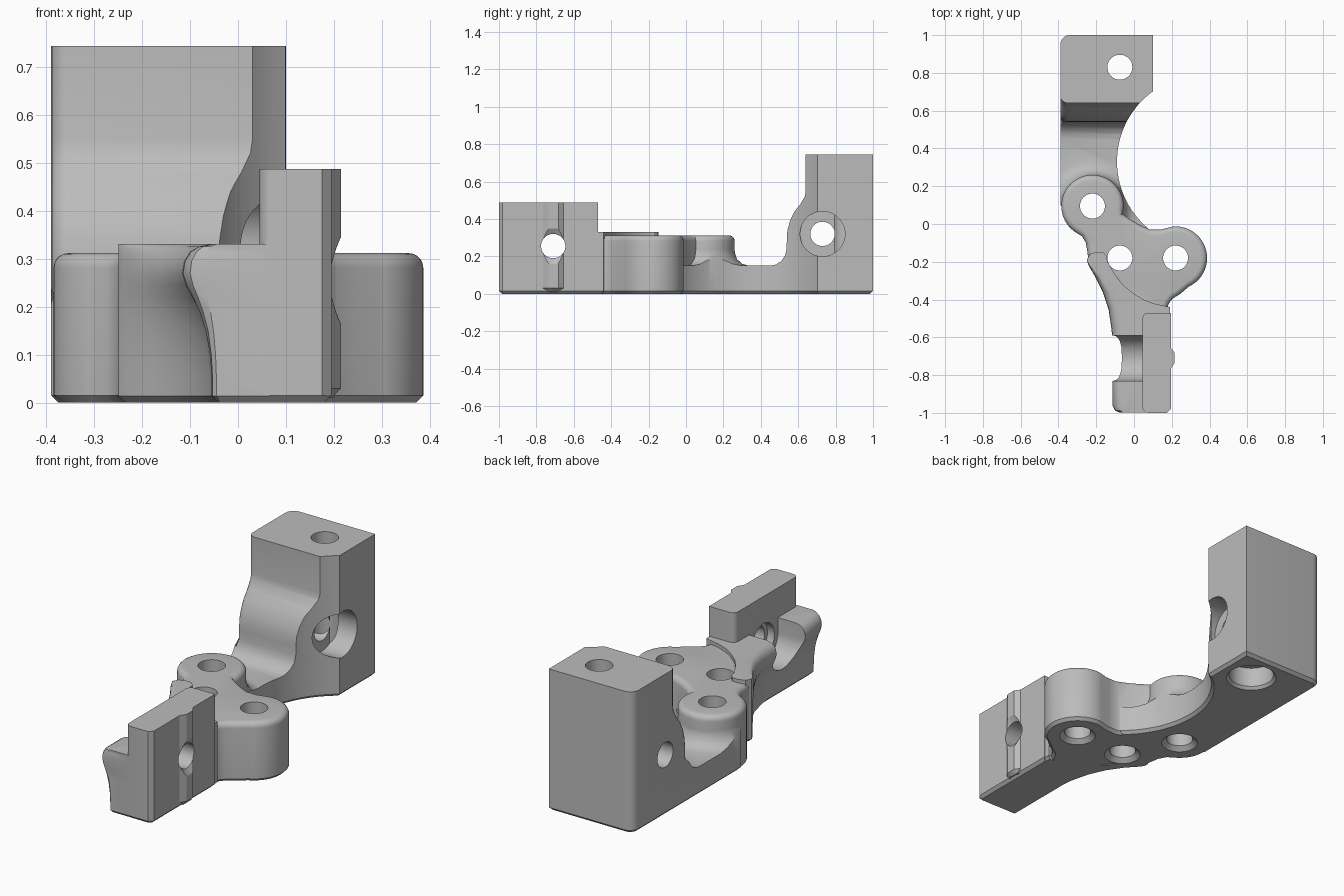
import bpy, bmesh, math
from mathutils import Vector

cube = bpy.data.objects.get("Cube")
if cube:
    bpy.data.objects.remove(cube, do_unlink=True)

grey = bpy.data.materials.new("satin_grey")
grey.use_nodes = True
tone = (0.5, 0.5, 0.5, 1)
grey.diffuse_color = tone
grey.node_tree.nodes["Principled BSDF"].inputs["Base Color"].default_value = tone


def loft(name, rings, bottom=0, top=0, pick=None, radius=0):
    """Skin equal rings; chamfer the bottom rim, round the top rim or chosen edges."""
    bm = bmesh.new()
    loops = [[bm.verts.new(p) for p in ring] for ring in rings]
    n = len(loops[0])
    bm.faces.new(loops[0][::-1])
    bm.faces.new(loops[-1])
    for a, b in zip(loops, loops[1:]):
        for i in range(n):
            j = (i + 1) % n
            bm.faces.new((a[i], a[j], b[j], b[i]))
    bmesh.ops.recalc_face_normals(bm, faces=bm.faces)

    def round_edges(test, size, steps):
        edges = [e for e in bm.edges if test(e)]
        bmesh.ops.bevel(bm, geom=edges, offset=size, segments=steps,
                        profile=0.5, affect='EDGES')

    low, high = rings[0][0][2], rings[-1][0][2]
    if top:
        round_edges(lambda e: all(abs(v.co.z - high) < 1e-5 for v in e.verts), top, 5)
    if bottom:
        round_edges(lambda e: all(abs(v.co.z - low) < 1e-5 for v in e.verts), bottom, 1)
    if pick:
        round_edges(pick, radius, 4)
    mesh = bpy.data.meshes.new(name)
    bm.to_mesh(mesh)
    bm.free()
    mesh.materials.append(grey)
    ob = bpy.data.objects.new(name, mesh)
    bpy.context.collection.objects.link(ob)
    return ob


def prism(name, pts, lo, hi, axis='z', **kw):
    place = (lambda a, b, t: (a, b, t)) if axis == 'z' else (lambda a, b, t: (t, a, b))
    return loft(name, [[place(a, b, t) for a, b in pts] for t in (lo, hi)], **kw)


def arc(cx, cy, r, start, end, steps):
    angles = [math.radians(start + (end - start) * i / steps) for i in range(steps + 1)]
    return [(cx + r * math.cos(a), cy + r * math.sin(a)) for a in angles]


def turned(name, cx, cy, sections, axis='z'):
    """Round solid from (position, radius) sections along an axis."""
    rings = []
    for t, r in sections:
        ring = arc(cx, cy, r, 0, 360, 48)[:-1]
        rings.append([(a, b, t) if axis == 'z' else (t, a, b) for a, b in ring])
    return loft(name, rings)


def combine(target, other, how):
    mod = target.modifiers.new(how, 'BOOLEAN')
    mod.operation, mod.solver, mod.object = how, 'EXACT', other
    bpy.context.view_layer.objects.active = target
    bpy.ops.object.modifier_apply(modifier=mod.name)
    bpy.data.objects.remove(other, do_unlink=True)


# Rear block and low arm: side profile trimmed by the plan outline
profile = [(-.15, -.1), (1.1, -.1), (1.1, .745), (.64, .745), (.64, .55), (.635, .52),
           (.612, .48), (.58, .44), (.556, .39), (.542, .34), (.539, .29), (.538, .24),
           (.53, .205), (.51, .175), (.48, .156), (.45, .15), (-.15, .15)]


def left_front_edge(e):
    a, b = (v.co for v in e.verts)
    m = (a + b) / 2
    return a.x < -.38 and b.x < -.38 and m.y < .7 and m.z > .2 and a.z != b.z


body = prism("bracket_body", profile, -.391, .2, 'x', pick=left_front_edge, radius=.04)
flare = turned("boss_flare", -.22, .095,
               [(-.05, .245), (.149, .245), (.16, .205), (.185, .178), (.22, .166), (.28, .162)])
combine(body, flare, 'UNION')
plan = ([(.10, 1.0)] + arc(-.34, .95, .05, 90, 180, 6) + [(-.39, .1), (-.3, 0), (0, -.1)]
        + arc(.37, .33, .46, 230, 126, 32) + [(.10, .72)])
combine(body, prism("plan_trim", plan, 0, .9, bottom=.015), 'INTERSECT')

# Twin bosses with the web between them
web = (arc(-.22, .095, .165, -15, 235, 36)
       + [(-.275, -.065), (-.255, -.1), (-.248, -.14), (-.24, -.2), (-.1, -.3), (0, -.45),
          (.17, -.46), (.185, -.42), (.205, -.395), (.245, -.37)]
       + arc(.22, -.18, .167, -65, 95, 26)
       + [(.14, -.03), (.085, -.03), (.03, -.005), (-.02, .025)])
combine(body, prism("boss_web", web, 0, .312, bottom=.015, top=.03), 'UNION')

# Front body: left wall flares out towards the top; entries are (top x, base x, y)
wall = [(-.075, -.045, -.998), (-.1, -.053, -.988), (-.115, -.055, -.96),
        (-.115, -.055, -.6), (-.12, -.06, -.55), (-.135, -.085, -.45),
        (-.165, -.125, -.36), (-.205, -.18, -.28), (-.24, -.235, -.22)]
fixed = [(-.25, -.19), (-.235, -.16), (-.2, -.148), (-.165, -.15), (-.145, -.17),
         (-.14, -.2), (-.1, -.27), (-.06, -.32), (0, -.37), (.05, -.4), (.1, -.42),
         (.19, -.44), (.19, -.985), (.175, -.998)]
levels = [(0, 0), (.05, 0), (.1, .06), (.15, .2), (.19, .42), (.22, .65), (.245, .87),
          (.27, 1), (.295, .93), (.315, .72), (.326, .42), (.331, 0)]
rings = [[(b + (t - b) * f, y, z) for t, b, y in wall] + [(x, y, z) for x, y in fixed]
         for z, f in levels]
combine(body, loft("front_body", rings, bottom=.014), 'UNION')

# U-shaped pocket in the flared wall
pocket = [(-.59, .6), (-.83, .6)] + arc(-.71, .255, .12, 180, 360, 24)
combine(body, prism("pocket_cutter", pocket, -.4, .06, 'x'), 'DIFFERENCE')

# Tall clamp plate with its locating rib
plate = (arc(.075, -.5, .03, 180, 90, 5) + [(.195, -.47), (.195, -.98), (.175, -1)]
         + arc(.075, -.97, .03, 270, 180, 5))
combine(body, prism("clamp_plate", plate, 0, .488, bottom=.015), 'UNION')
rib = [(.18, -.765), (.195, -.765), (.215, -.735), (.215, -.682), (.195, -.655), (.18, -.655)]
combine(body, prism("locating_rib", rib, .01, .4878, bottom=.02), 'UNION')

# Bores: name, centre, sections, axis
bores = [
    ("rib_relief", -.71, .255, [(.185, .045), (.225, .112)], 'x'),
    ("clamp_bore", -.71, .255, [(-.4, .065), (.4, .065)], 'x'),
    ("clamp_counterbore", -.71, .255, [(-.2, .09), (.085, .09)], 'x'),
    ("cross_bore", .73, .32, [(-.6, .065), (.3, .065)], 'x'),
    ("cross_counterbore", .73, .32, [(-.02, .12), (.3, .12)], 'x'),
    ("rear_bore", -.075, .83, [(-.1, .066), (.9, .066)], 'z'),
    ("rear_counterbore", -.075, .83, [(-.02, .125), (.0, .125), (.015, .112), (.12, .112)], 'z'),
]
for x, y in [(-.22, .095), (.22, -.18), (-.075, -.18)]:
    bores.append(("boss_bore", x, y, [(-.02, .09), (0, .09), (.022, .066), (.5, .066)], 'z'))
for bore in bores:
    combine(body, turned(*bore), 'DIFFERENCE')

# Smooth the curves, keep edges crisp
body.data.materials.clear()
body.data.materials.append(grey)
for poly in body.data.polygons:
    poly.material_index = 0
bpy.ops.object.select_all(action='DESELECT')
body.select_set(True)
bpy.context.view_layer.objects.active = body
bpy.ops.object.shade_smooth_by_angle(angle=math.radians(30))
